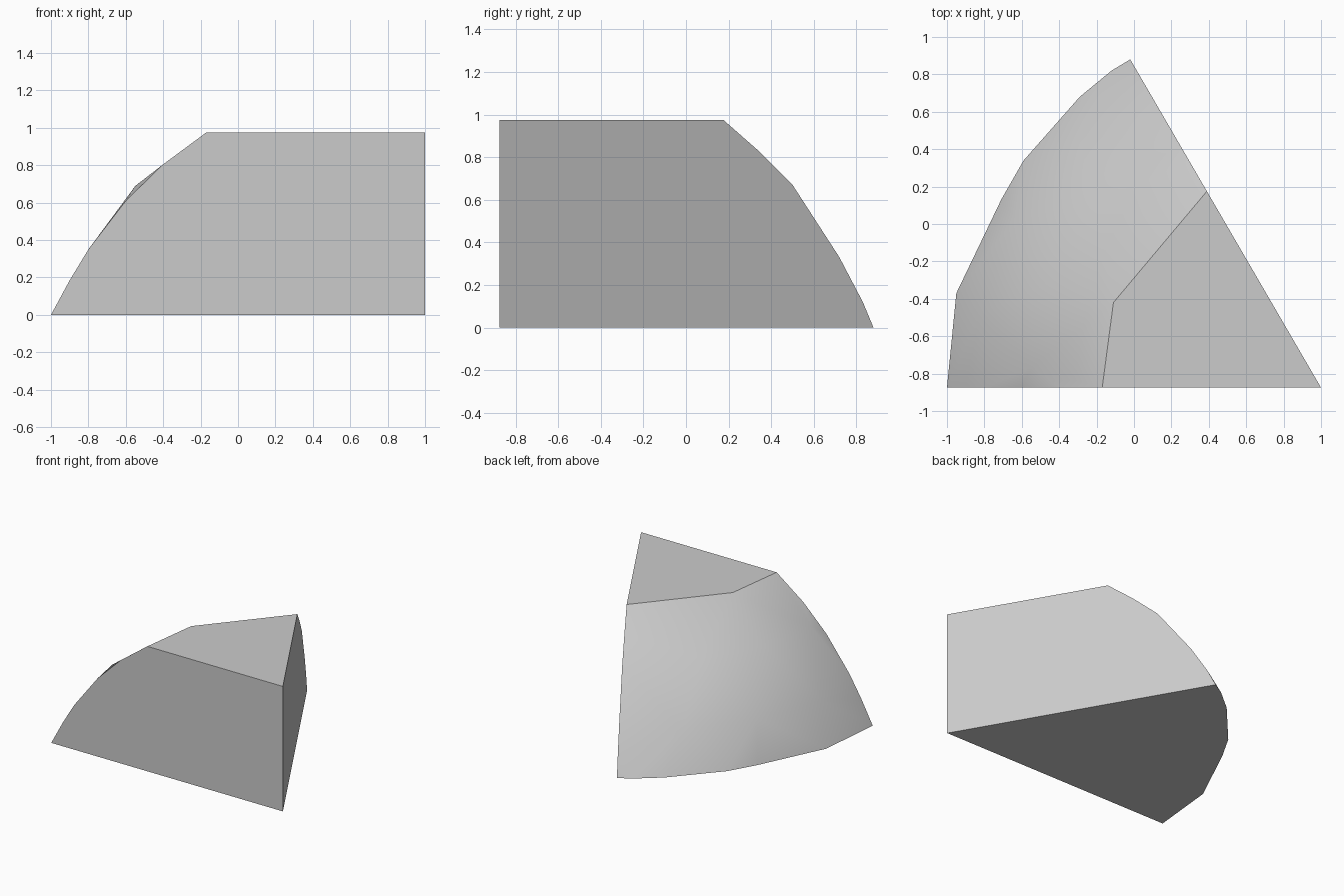
import bpy
import bmesh
from math import cos, sin, sqrt, radians

if "Cube" in bpy.data.objects:
    bpy.data.objects.remove(bpy.data.objects["Cube"])

# Wedge corner lies on the vertical axis of the dome
AX, AY, TOP = 1.0, -0.875, 0.975
DOME_Z, DOME_R = -0.89, 2.215


def on_dome(angle, z):
    r = sqrt(DOME_R ** 2 - (z - DOME_Z) ** 2)
    return (AX + r * cos(radians(angle)), AY + r * sin(radians(angle)), z)


def on_slant(y, z):
    t = (y - AY) / (0.88 - AY)
    return (AX - 1.02 * t, y, z)


# Straight corner edge
points = [(AX, AY, 0), (AX, AY, TOP)]
# Curved edge of the front cut
points += [(x, AY, z) for x, z in
           [(-1, 0), (-0.9, 0.185), (-0.8, 0.35), (-0.6, 0.61), (-0.4, 0.805), (-0.17, TOP)]]
# Curved edge of the slanted cut
points += [on_slant(y, z) for y, z in
           [(0.88, 0), (0.83, 0.12), (0.72, 0.33), (0.5, 0.67), (0.34, 0.83), (0.175, TOP)]]
# Curved edge of the base, and the bend in the top edge
points += [(x, y, 0) for x, y in
           [(-0.95, -0.37), (-0.71, 0.13), (-0.59, 0.34), (-0.29, 0.68), (-0.12, 0.82)]]
points += [(-0.11, -0.42, TOP)]
# Facet corners across the dome
for z, angles in [(0.3, (168, 151, 134)), (0.69, (176, 159, 141))]:
    points += [on_dome(a, z) for a in angles]

bm = bmesh.new()
for p in points:
    bm.verts.new(p)
hull = bmesh.ops.convex_hull(bm, input=bm.verts[:])
loose = [v for v in bm.verts if not v.link_faces]
bmesh.ops.delete(bm, geom=loose, context="VERTS")
# Merge the flat cuts into single faces
bmesh.ops.dissolve_limit(bm, angle_limit=radians(0.5), verts=bm.verts[:], edges=bm.edges[:])
bmesh.ops.recalc_face_normals(bm, faces=bm.faces[:])

mesh = bpy.data.meshes.new("dome_wedge")
bm.to_mesh(mesh)
bm.free()
wedge = bpy.data.objects.new("dome_wedge", mesh)
bpy.context.collection.objects.link(wedge)

# Plain grey
grey = bpy.data.materials.new("light_grey")
grey.use_nodes = True
colour = (0.6, 0.6, 0.6, 1)
grey.diffuse_color = colour
grey.node_tree.nodes["Principled BSDF"].inputs["Base Color"].default_value = colour
mesh.materials.append(grey)

# Smooth dome with sharp cut edges
bpy.ops.object.select_all(action="DESELECT")
wedge.select_set(True)
bpy.context.view_layer.objects.active = wedge
bpy.ops.object.shade_smooth_by_angle(angle=radians(28))
